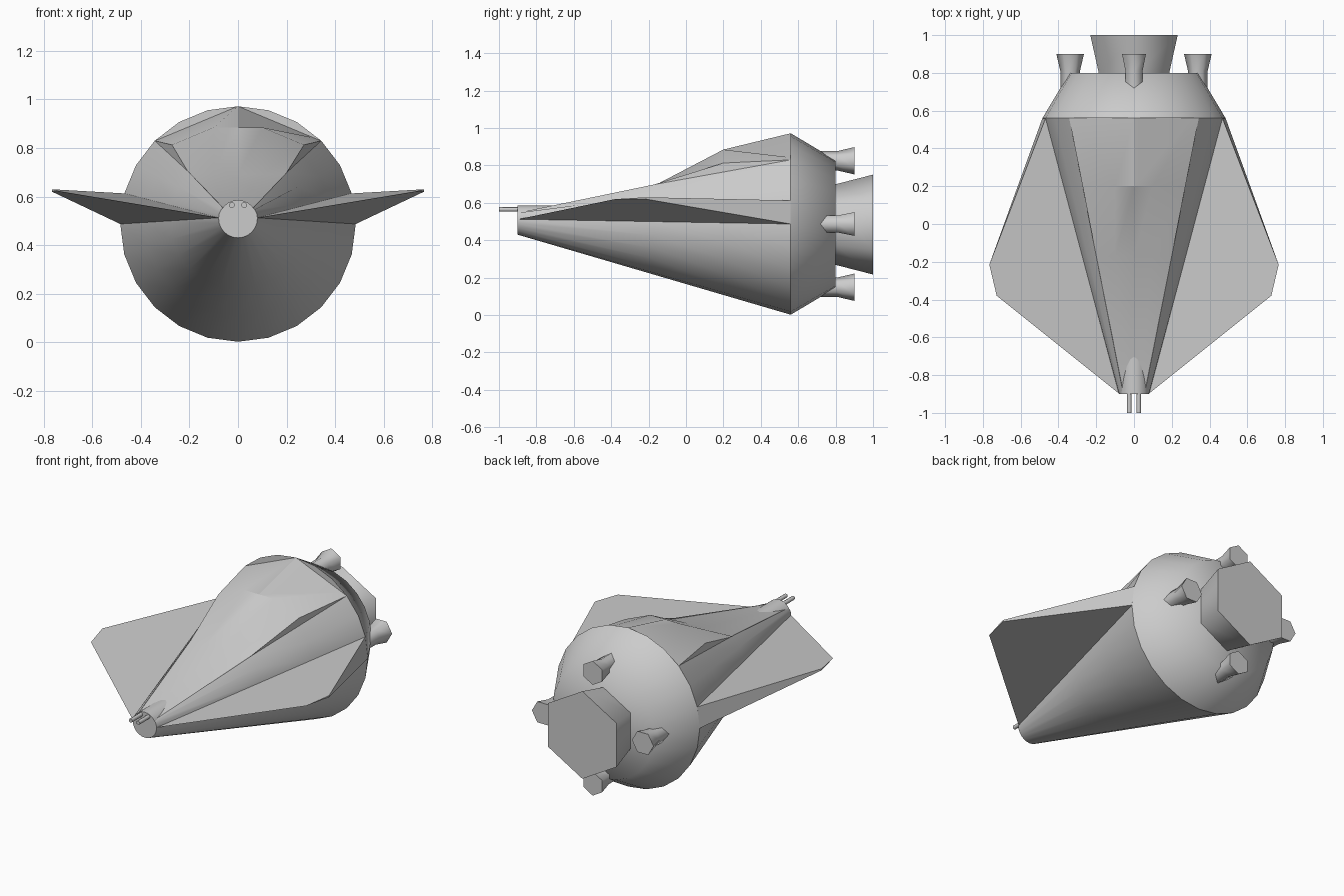
import bpy, math
from math import sin, cos, pi, radians

if "Cube" in bpy.data.objects:
    bpy.data.objects.remove(bpy.data.objects["Cube"])


def make(name, verts, faces, angle=35, mirror=False):
    """Mesh object with consistent normals and angle-based smoothing."""
    import bmesh
    me = bpy.data.meshes.new(name)
    me.from_pydata(verts, [], faces)
    bm = bmesh.new()
    bm.from_mesh(me)
    bmesh.ops.remove_doubles(bm, verts=bm.verts, dist=0.0005)
    bmesh.ops.recalc_face_normals(bm, faces=bm.faces)
    bm.to_mesh(me)
    bm.free()
    me.shade_smooth()
    me.set_sharp_from_angle(angle=radians(angle))
    ob = bpy.data.objects.new(name, me)
    bpy.context.collection.objects.link(ob)
    if mirror:
        mod = ob.modifiers.new("mirror", 'MIRROR')
        mod.use_mirror_merge = False
    return ob


def loft(name, rings, angle=35, mirror=False):
    """Skin a list of equal-length rings and cap both ends."""
    n = len(rings[0])
    verts = [p for r in rings for p in r]
    faces = [list(range(n)), list(range(len(verts) - n, len(verts)))]
    for k in range(len(rings) - 1):
        for i in range(n):
            j = (i + 1) % n
            faces.append([k * n + i, k * n + j, (k + 1) * n + j, (k + 1) * n + i])
    return make(name, verts, faces, angle, mirror)


def tube(name, x, z, sides, profile, angle=35, start=0.0, mirror=False):
    """Turned part along y; profile is (y, radius) pairs."""
    rings = [[(x + r * sin(start + 2 * pi * i / sides), y,
               z + r * cos(start + 2 * pi * i / sides)) for i in range(sides)]
             for y, r in profile]
    return loft(name, rings, angle, mirror)


CZ = 0.487  # engine axis height

# Hull: 24-sided cone whose upper quarter is reshaped into a faceted canopy
# section: y, then canopy corner, shoulder and middle as (x, z)
sections = [
    (-0.90, (0.055, 0.547), (0.03, 0.547), (0, 0.547)),
    (-0.17, (0.20, 0.692), (0.10, 0.692), (0, 0.692)),
    (0.20, (0.272, 0.813), (0.10, 0.885), (0, 0.885)),
    (0.56, (0.343, 0.83), (0.31, 0.843), (0, 0.972)),
]
rings = []
for y, corner, shoulder, mid in sections:
    t = (y + 0.9) / 1.46
    r, c = 0.08 + 0.405 * t, 0.51 + (CZ - 0.51) * t
    ring = []
    for i in range(3, 22):
        a = radians(15 * i)
        z = c + r * cos(a)
        if y < -0.5:
            z = min(z, 0.547)
        ring.append((r * sin(a), y, z))
    top = [(-corner[0], corner[1]), (-shoulder[0], shoulder[1]), mid, shoulder, corner]
    ring += [(x, y, z) for x, z in top]
    rings.append(ring)
loft("hull", rings, 25)

# Tapered tail section
tube("tail_section", 0, CZ, 24, [(0.56, 0.485), (0.80, 0.342)], 65)

# Wedge-shaped wings
wing = [(0.077, -0.90, 0.512), (0.468, 0.56, 0.613), (0.485, 0.56, CZ),
        (0.727, -0.38, 0.62), (0.766, -0.215, 0.63), (0.766, -0.215, 0.62)]
make("wings", wing, [(0, 3, 4, 1), (0, 2, 5, 3), (1, 4, 5, 2), (3, 5, 4), (0, 1, 2)],
     20, True)

# Main hexagonal engine bell
tube("main_engine", 0, CZ - 0.003, 6, [(0.79, 0.213), (1.0, 0.267)], 65)

# Four small thrusters around it
for k in range(4):
    a = k * pi / 2
    tube("thruster_%d" % k, 0.338 * sin(a), CZ + 0.338 * cos(a), 6,
         [(0.66, 0.052), (0.81, 0.052), (0.90, 0.073)], 65, a)

# Nose gun housing and twin barrels
tube("gun_housing", 0, 0.508, 24, [(-0.90, 0.078), (-0.70, 0.078)])
tube("gun_barrels", 0.025, 0.565, 8, [(-1.0, 0.012), (-0.85, 0.012)], 50, mirror=True)
